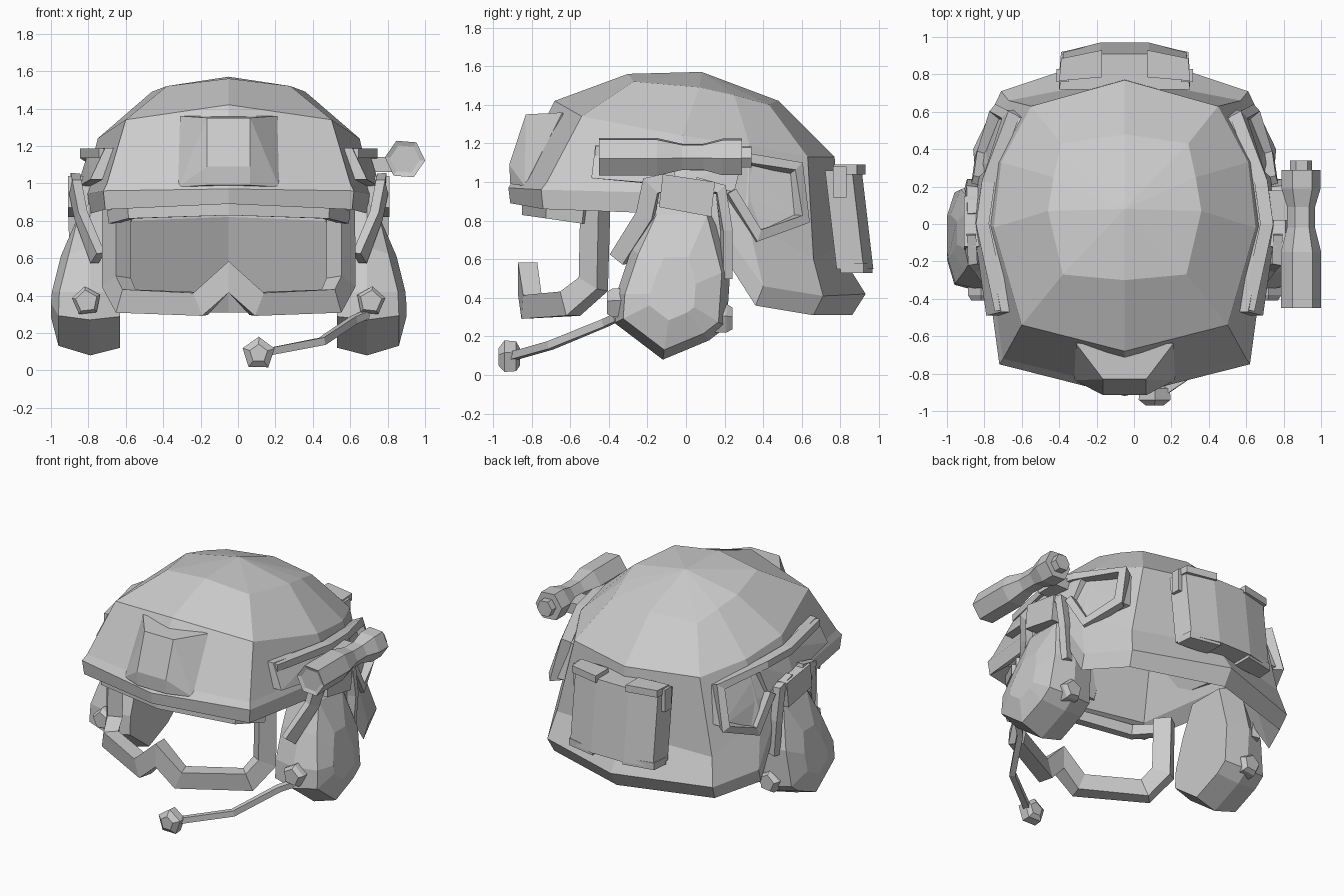
import bpy, bmesh, math
from mathutils import Vector

if "Cube" in bpy.data.objects:
    bpy.data.objects.remove(bpy.data.objects["Cube"])

CX = -0.05  # helmet symmetry plane


def make(name, verts, faces, mirror=False, x=CX, fix=True):
    me = bpy.data.meshes.new(name)
    me.from_pydata([tuple(v) for v in verts], [], faces)
    if fix:
        bm = bmesh.new()
        bm.from_mesh(me)
        bmesh.ops.recalc_face_normals(bm, faces=bm.faces)
        bm.to_mesh(me)
        bm.free()
    ob = bpy.data.objects.new(name, me)
    ob.location.x = x
    bpy.context.collection.objects.link(ob)
    if mirror:
        ob.modifiers.new("Mirror", 'MIRROR').merge_threshold = 0.001
    return ob


def loft(name, rings, cap=True, **kw):
    n = len(rings[0])
    verts = [p for r in rings for p in r]
    faces = [(i*n + j, i*n + (j+1) % n, (i+1)*n + (j+1) % n, (i+1)*n + j)
             for i in range(len(rings)-1) for j in range(n)]
    if cap:
        faces += [tuple(range(n)), tuple(range(len(verts)-n, len(verts)))]
    return make(name, verts, faces, **kw)


def hull(name, pts, **kw):
    bm = bmesh.new()
    for p in pts:
        bm.verts.new(p)
    bmesh.ops.convex_hull(bm, input=bm.verts)
    loose = [v for v in bm.verts if not v.link_faces]
    bmesh.ops.delete(bm, geom=loose, context='VERTS')
    bmesh.ops.dissolve_limit(bm, angle_limit=0.02, verts=bm.verts, edges=bm.edges)
    bm.verts.index_update()
    verts = [v.co.copy() for v in bm.verts]
    faces = [tuple(v.index for v in f.verts) for f in bm.faces]
    bm.free()
    return make(name, verts, faces, **kw)


def box(name, xs, ys, zs, **kw):
    return hull(name, [(a, b, c) for a in xs for b in ys for c in zs], **kw)


def sweep(name, path, w, h, **kw):
    """Rectangular bar: w = thickness outward from the head, h = height."""
    P = [Vector(p) for p in path]
    rings = []
    for i, p in enumerate(P):
        a = (p - P[max(i-1, 0)]).normalized()
        b = (P[min(i+1, len(P)-1)] - p).normalized()
        t = (a + b).normalized()
        k = 1 / max(0.6, t.dot(b if i == 0 else a))
        side = t.cross(Vector((p.x, p.y, 0))).normalized()
        out = side.cross(t)
        rings.append([p + out*u*w/2 + side*v*h/2*k
                      for u, v in ((-1, -1), (1, -1), (1, 1), (-1, 1))])
    return loft(name, rings, **kw)


def lathe_y(name, c, prof, n, turn=0.0, **kw):
    """Turned part along y; prof = (y, radius) pairs."""
    return loft(name, [[(c[0] + r*math.cos(turn + math.tau*k/n), y,
                         c[1] + r*math.sin(turn + math.tau*k/n)) for k in range(n)]
                       for y, r in prof], **kw)


# Helmet shell: half rings from front centre round to back centre, top to rim, then inside
rings = [
    [(0, -.30, 1.56), (.33, -.27, 1.52), (.41, .07, 1.49), (.38, .25, 1.45), (.34, .43, 1.40), (0, .48, 1.42)],
    [(0, -.68, 1.42), (.55, -.54, 1.34), (.70, -.02, 1.24), (.66, .33, 1.19), (.50, .63, 1.13), (0, .77, 1.13)],
    [(0, -.88, 1.03), (.65, -.72, 1.0), (.76, .02, .99), (.77, .32, .80), (.62, .66, .60), (0, .78, .66)],
    [(0, -.92, .97), (.67, -.75, .96), (.78, .06, .94), (.81, .40, .46), (.66, .71, .41), (0, .93, .42)],
    [(0, -.91, .89), (.66, -.74, .86), (.77, .06, .83), (.80, .36, .36), (.64, .66, .31), (0, .86, .31)],
    [(0, -.80, .93), (.58, -.65, .92), (.68, .05, .92), (.66, .32, .82), (.52, .54, .80), (0, .66, .82)],
]
rings.append([(x*.88, y*.88, z-.07) for x, y, z in rings[1]])
verts = [(0, .08, 1.57)] + [p for r in rings for p in r] + [(0, .06, 1.48)]
faces = [(0, 1+j, 2+j) for j in range(5)]
faces += [(1+6*i+j, 7+6*i+j, 8+6*i+j, 2+6*i+j) for i in range(6) for j in range(5)]
faces += [(len(verts)-1, 38+j, 37+j) for j in range(5)]
make("helmet_shell", verts, faces, mirror=True, fix=False)

# Brow pad under the front brim
sweep("brow_pad", [(-.62, -.52, .82), (-.52, -.70, .85), (0, -.82, .865), (.52, -.70, .85), (.62, -.52, .82)], .06, .07)

# Front mount plate
hull("front_mount", [(s*x, y, z) for s in (-1, 1) for x, y, z in
                     ((.115, -.83, 1.35), (.115, -.915, 1.09), (.115, -.91, .99), (.27, -.835, .98),
                      (.26, -.64, 1.36), (.2, -.7, .98), (.2, -.6, 1.3))])

# Chin guard with nose notch
half = [(.60, -.47, .86), (.60, -.48, .47), (.55, -.60, .37), (.15, -.80, .355)]
sweep("chin_guard", half + [(0, -.82, .50)] + [(-x, y, z) for x, y, z in half[::-1]], .10, .12)

# Ear cups
outline = [(-.17, .90), (.14, .90), (.23, .55), (.21, .25), (.12, .18), (-.12, .08), (-.37, .27), (-.36, .42), (-.28, .66)]


def cup_ring(x, scale, lean):
    ring = [(-.07 + (y+.07)*scale, .42 + (z-.42)*scale) for y, z in outline]
    return [(x - lean*max(0, z-.4), y, z) for y, z in ring]


loft("ear_cup", [cup_ring(.58, .88, 0), cup_ring(.74, 1, 0), cup_ring(.91, .85, .25),
                 cup_ring(.95, .4, .25)], mirror=True)

# Cup bracket, arms and pivot knobs
hull("cup_bracket", [(x, y, z) for x in (.70, .86) for y, z in
                     ((-.12, 1.04), (.15, 1.0), (.13, .82), (-.14, .87))], mirror=True)
sweep("front_arm", [(.82, -.05, 1.01), (.82, -.18, .98), (.79, -.21, .83), (.70, -.35, .60)], .05, .09, mirror=True)
sweep("rear_arm", [(.81, .05, 1.0), (.82, .18, .96), (.82, .21, .75), (.80, .21, .50)], .06, .05, mirror=True)
lathe_y("front_knob", (.76, .37), [(-.41, .06), (-.38, .08), (-.30, .08)], 5, .2, mirror=True)
lathe_y("rear_knob", (.76, .29), [(.15, .08), (.21, .08), (.24, .06)], 5, .2, mirror=True)

# Side rails: front bar, rear arrow plate and its raised rim
bar = [(.66, -.47, 1.19), (.74, -.49, 1.02), (.75, 0, 1.17), (.81, 0, .98), (.73, .30, 1.15), (.78, .25, .95)]
hull("rail_bar", bar + [(x-.13, y, z) for x, y, z in bar], mirror=True)
arrow = [(.72, .20, 1.14), (.59, .57, 1.07), (.66, .61, .81), (.75, .38, .72), (.77, .2, .95)]
hull("rail_plate", arrow + [(x-.12, y, z) for x, y, z in arrow], mirror=True)
sweep("rail_rim", [(.66, -.46, 1.16), (.76, 0, 1.16), (.73, .22, 1.14), (.61, .57, 1.07), (.68, .60, .81),
                   (.76, .37, .72), (.78, .23, .95)], .07, .05, mirror=True)

# Flashlight on the right side only
lathe_y("flashlight", (.893, 1.13), [(-.44, .08), (-.45, .108), (-.15, .108), (-.02, .075), (.09, .075),
                                     (.19, .105), (.29, .105), (.29, .06), (.34, .06)], 6, -.08, x=0)
box("flashlight_mount", (.66, .83), (.02, .18), (1.06, 1.14), x=0)

# Microphone boom
sweep("mic_boom", [(.69, -.36, .30), (.62, -.42, .27), (.45, -.70, .155), (.14, -.91, .095)], .04, .04, x=0)
lathe_y("mic_head", (.11, .09), [(-.97, .05), (-.94, .09), (-.88, .085), (-.86, .05)], 5, .3, x=0)

# Rear pouch with curved back, and its clips
cols = [(-.33, .0), (-.13, .05), (.13, .05), (.33, .0)]


def pouch_ring(z, y):
    return [(x, y+d, z) for x, d in cols] + [(.35, y-.14, z), (-.35, y-.14, z)]


loft("rear_pouch", [pouch_ring(.55, .92), pouch_ring(1.06, .86)])
for nm, z0, z1, y in (("top_clip", 1.04, 1.09, .875), ("bottom_clip", .53, .58, .91)):
    hull(nm, [(x, y+d, z) for z in (z0, z1) for x, d in
              ((.12, .055), (.34, .01), (.35, -.11), (.12, -.09))], mirror=True)
box("pouch_side_clip", (.30, .365), (.76, .83), (.92, 1.08), mirror=True)
